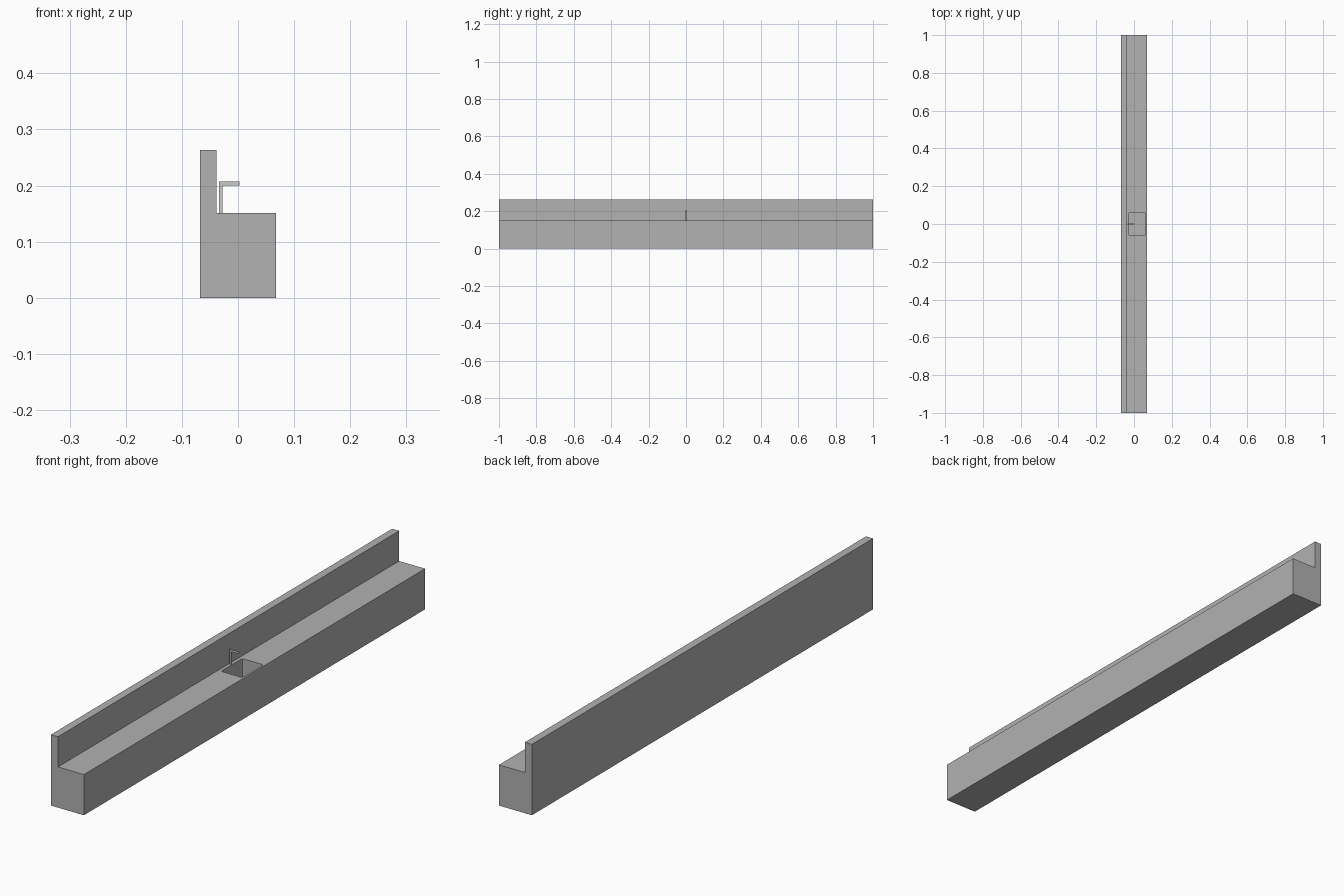
import bpy, bmesh

if "Cube" in bpy.data.objects:
    bpy.data.objects.remove(bpy.data.objects["Cube"])


def prism(name, profile, y0, y1):
    """Extrude an (x, z) outline along y."""
    bm = bmesh.new()
    face = bm.faces.new([bm.verts.new((x, y0, z)) for x, z in profile])
    out = bmesh.ops.extrude_face_region(bm, geom=[face])
    moved = [v for v in out["geom"] if isinstance(v, bmesh.types.BMVert)]
    bmesh.ops.translate(bm, verts=moved, vec=(0, y1 - y0, 0))
    bmesh.ops.recalc_face_normals(bm, faces=bm.faces)
    mesh = bpy.data.meshes.new(name)
    bm.to_mesh(mesh)
    bm.free()
    obj = bpy.data.objects.new(name, mesh)
    bpy.context.collection.objects.link(obj)
    return obj


dark = bpy.data.materials.new("dark_grey")
dark.diffuse_color = (0.445, 0.445, 0.445, 1)
dark.use_nodes = True
dark.node_tree.nodes["Principled BSDF"].inputs["Base Color"].default_value = dark.diffuse_color

# counter with raised back ledge, one L-shaped run
counter = prism("counter", [(-0.0675, 0), (0.0675, 0), (0.0675, 0.151),
                            (-0.0385, 0.151), (-0.0385, 0.263), (-0.0675, 0.263)], -1, 1)

# sink basin with slightly eased corners, cut into the counter top
basin = prism("basin_cutter", [(-0.026, 0.06), (0.06, 0.06),
                               (0.06, 0.2), (-0.026, 0.2)], -0.062, 0.062)
bm = bmesh.new()
bm.from_mesh(basin.data)
upright = [e for e in bm.edges if abs(e.verts[0].co.z - e.verts[1].co.z) > 0.1]
bmesh.ops.bevel(bm, geom=upright, offset=0.005, segments=2, profile=0.5, affect='EDGES')
bm.to_mesh(basin.data)
bm.free()
for part in (counter, basin):
    part.data.materials.append(dark)
cut = counter.modifiers.new("basin", 'BOOLEAN')
cut.operation = 'DIFFERENCE'
cut.solver = 'EXACT'
cut.object = basin
basin.hide_render = True
basin.hide_set(True)

# tap: thin upright with a spout over the basin
prism("tap", [(-0.0335, 0.150), (-0.0275, 0.150), (-0.0275, 0.2005), (0.003, 0.2005),
              (0.003, 0.2075), (-0.0335, 0.2075)], -0.002, 0.002)
